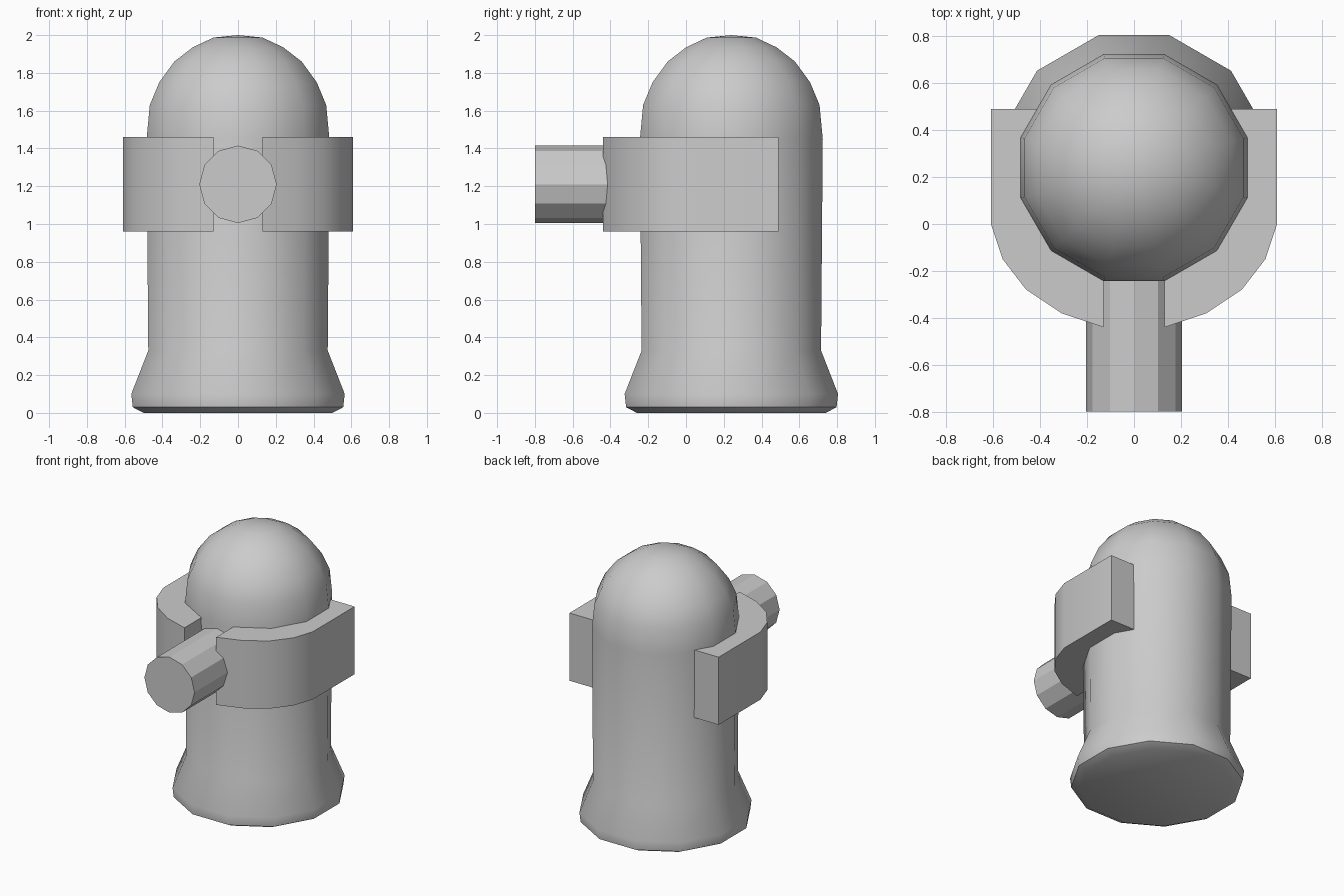
import bpy, bmesh
from math import sin, cos, pi, radians

if "Cube" in bpy.data.objects:
    bpy.data.objects.remove(bpy.data.objects["Cube"])


def make(name, bm, smooth=None):
    bmesh.ops.recalc_face_normals(bm, faces=bm.faces)
    mesh = bpy.data.meshes.new(name)
    bm.to_mesh(mesh)
    bm.free()
    ob = bpy.data.objects.new(name, mesh)
    bpy.context.collection.objects.link(ob)
    bpy.ops.object.select_all(action='DESELECT')
    bpy.context.view_layer.objects.active = ob
    ob.select_set(True)
    if smooth:
        bpy.ops.object.shade_smooth_by_angle(angle=radians(smooth))
    return ob


def bridge(bm, a, b):
    for i in range(len(a)):
        j = (i + 1) % len(a)
        bm.faces.new((a[i], a[j], b[j], b[i]))


# Domed body with flared foot: 12-sided lathe (half-width across flats, height)
SIDES, CY = 12, 0.24
profile = [(0.50, 0), (0.557, 0.03), (0.565, 0.10), (0.475, 0.33), (0.484, 1.45),
           (0.467, 1.63), (0.417, 1.75), (0.337, 1.86), (0.24, 1.935), (0.13, 1.987)]
bm = bmesh.new()
rings = []
for flat, z in profile:
    r = flat / cos(pi / SIDES)
    rings.append([bm.verts.new((r * cos((i + 0.5) * 2 * pi / SIDES),
                                CY + r * sin((i + 0.5) * 2 * pi / SIDES), z))
                  for i in range(SIDES)])
for a, b in zip(rings, rings[1:]):
    bridge(bm, a, b)
bm.faces.new(rings[0])
tip = bm.verts.new((0, CY, 2.0))
for i in range(SIDES):
    bm.faces.new((rings[-1][i], rings[-1][(i + 1) % SIDES], tip))
make("body", bm, 40)

# Curved side clamps: plan outline extruded upward, mirrored left to right
outline = [(0.13, -0.44), (0.31, -0.38), (0.46, -0.28), (0.56, -0.15), (0.61, 0), (0.61, 0.49),
           (0.41, 0.49), (0.41, 0.10), (0.32, -0.08), (0.13, -0.21)]
for side, name in ((1, "clamp_right"), (-1, "clamp_left")):
    bm = bmesh.new()
    low, high = ([bm.verts.new((side * x, y, z)) for x, y in outline] for z in (0.96, 1.46))
    bridge(bm, low, high)
    bm.faces.new(low)
    bm.faces.new(high)
    make(name, bm, 30)

# Front spout: faceted cylinder running into the body
bm = bmesh.new()
front, back = ([bm.verts.new((0.205 * cos(i * pi / 6), y, 1.21 + 0.205 * sin(i * pi / 6)))
                for i in range(12)] for y in (-0.80, -0.18))
bridge(bm, front, back)
bm.faces.new(front)
bm.faces.new(back)
make("spout", bm)
